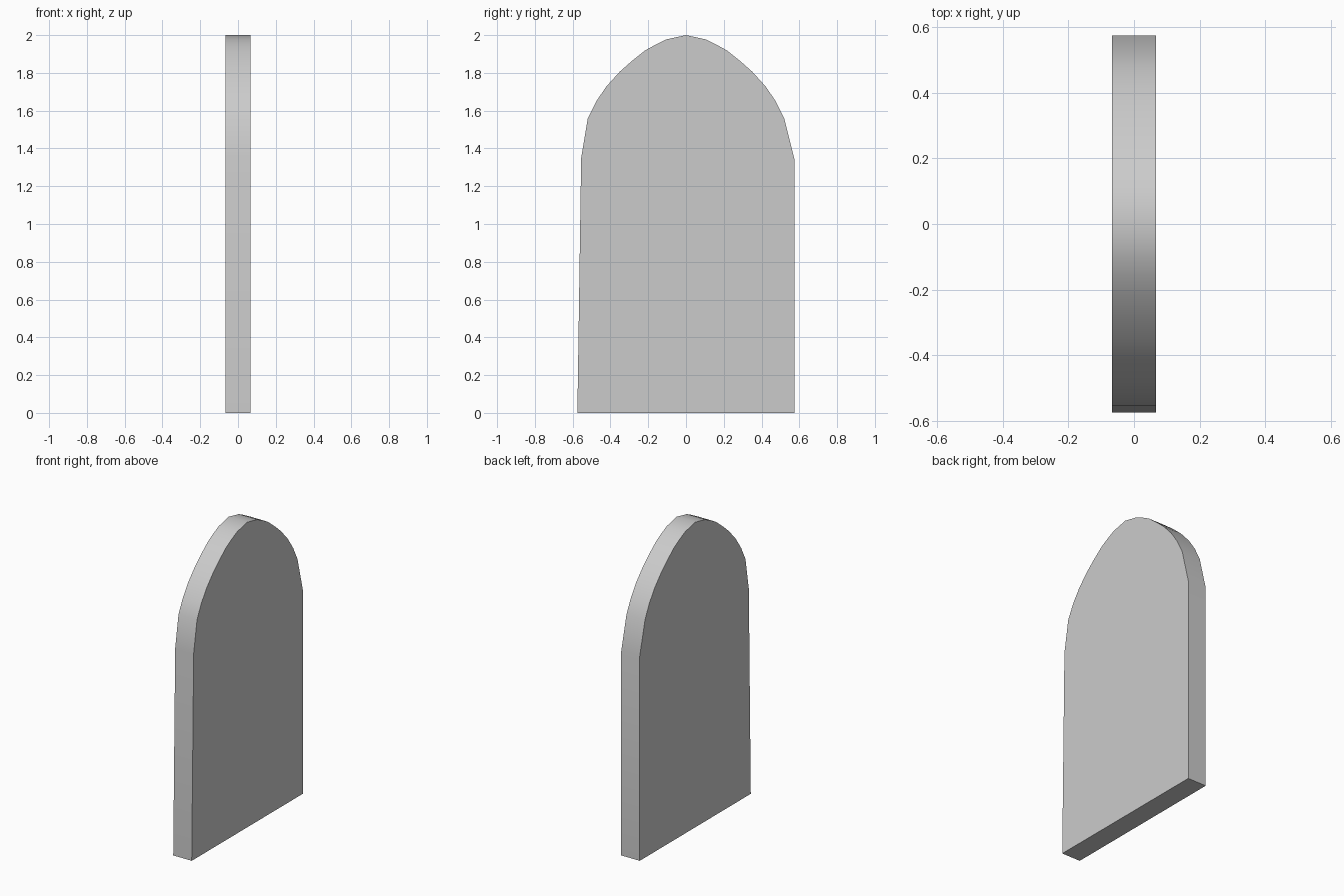
import bpy, bmesh, math

if "Cube" in bpy.data.objects:
    bpy.data.objects.remove(bpy.data.objects["Cube"])

# Pointed-arch outline in the y-z plane; the arch is mirrored about y = 0
arch = [(0.52, 1.56), (0.475, 1.65), (0.42, 1.73), (0.35, 1.807),
        (0.29, 1.86), (0.215, 1.92), (0.16, 1.95), (0.105, 1.977)]
outline = [(-0.575, 0), (0.575, 0), (0.575, 1.34)] + arch + [(0, 2)]
outline += [(-y, z) for y, z in reversed(arch)] + [(-0.555, 1.35)]
half = 0.067

# Slab: fill the outline and extrude it along x
bm = bmesh.new()
face = bm.faces.new([bm.verts.new((-half, y, z)) for y, z in outline])
geom = bmesh.ops.extrude_face_region(bm, geom=[face])["geom"]
new = [v for v in geom if isinstance(v, bmesh.types.BMVert)]
bmesh.ops.translate(bm, verts=new, vec=(2 * half, 0, 0))
bmesh.ops.recalc_face_normals(bm, faces=bm.faces)

mesh = bpy.data.meshes.new("arched_slab")
bm.to_mesh(mesh)
bm.free()
slab = bpy.data.objects.new("arched_slab", mesh)
bpy.context.collection.objects.link(slab)

# Smooth rim with crisp front and back edges
bpy.context.view_layer.objects.active = slab
slab.select_set(True)
bpy.ops.object.shade_smooth_by_angle(angle=math.radians(30))
